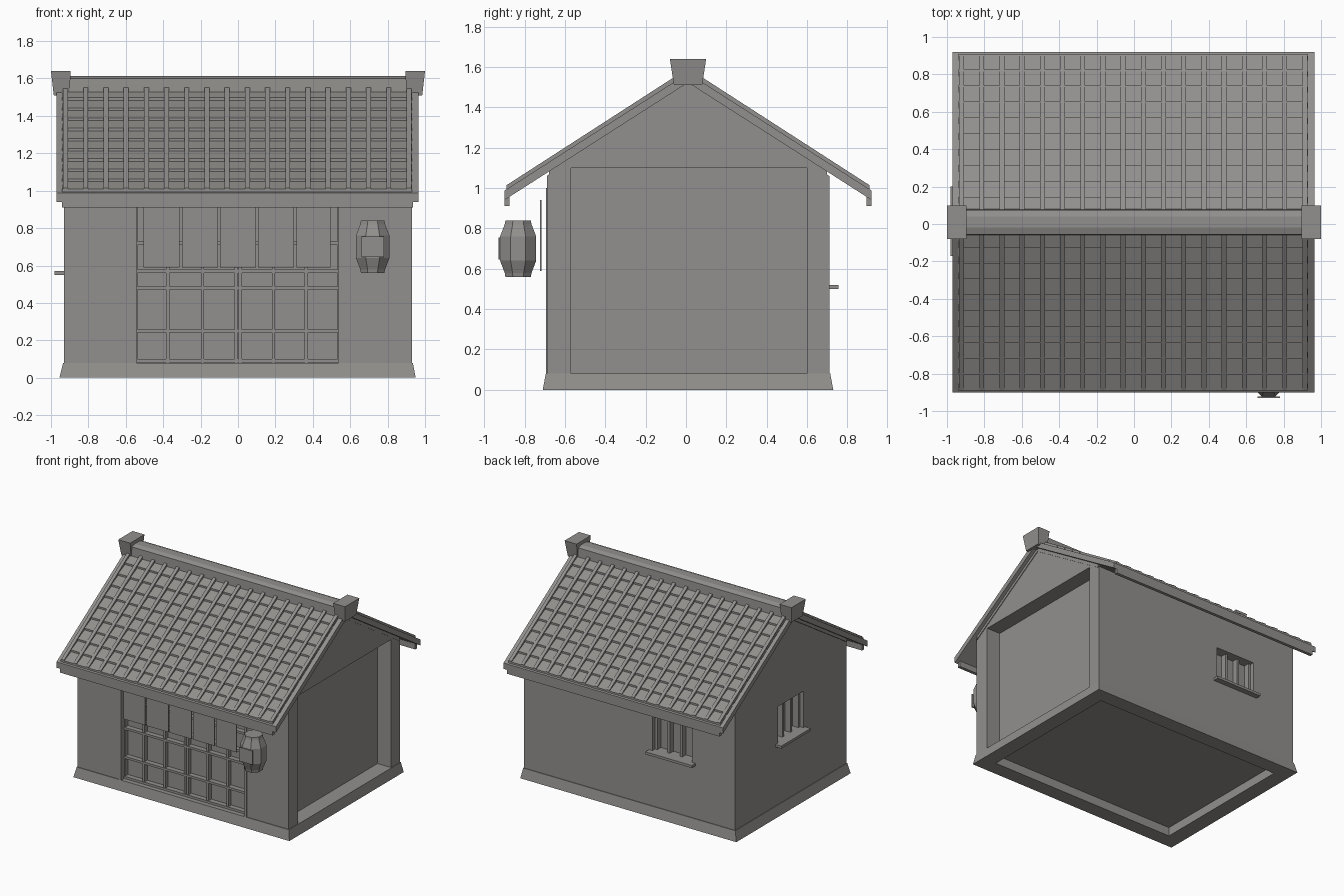
import bpy, bmesh, math

cube = bpy.data.objects.get("Cube")
if cube:
    bpy.data.objects.remove(cube, do_unlink=True)

grey = bpy.data.materials.new("warm grey")
grey.use_nodes = True
grey.diffuse_color = (0.29, 0.28, 0.268, 1)
grey.node_tree.nodes["Principled BSDF"].inputs["Base Color"].default_value = grey.diffuse_color


def finish(name, bm):
    bmesh.ops.recalc_face_normals(bm, faces=bm.faces)
    me = bpy.data.meshes.new(name)
    bm.to_mesh(me)
    bm.free()
    me.materials.append(grey)
    ob = bpy.data.objects.new(name, me)
    bpy.context.collection.objects.link(ob)
    return ob


def loft(name, a, b):
    """Solid between two matching outlines."""
    bm = bmesh.new()
    va, vb = [bm.verts.new(p) for p in a], [bm.verts.new(p) for p in b]
    bm.faces.new(va)
    bm.faces.new(vb[::-1])
    for i in range(len(a)):
        j = (i + 1) % len(a)
        bm.faces.new((va[i], vb[i], vb[j], va[j]))
    return finish(name, bm)


def prism(name, yz, x0, x1):
    return loft(name, [(x0, y, z) for y, z in yz], [(x1, y, z) for y, z in yz])


def rect(x0, x1, y0, y1, z):
    return [(x0, y0, z), (x1, y0, z), (x1, y1, z), (x0, y1, z)]


def box(name, x0, x1, y0, y1, z0, z1):
    return loft(name, rect(x0, x1, y0, y1, z0), rect(x0, x1, y0, y1, z1))


def cut(ob, cutter):
    mod = ob.modifiers.new("cut", 'BOOLEAN')
    mod.object = cutter
    mod.solver = 'EXACT'
    bpy.context.view_layer.objects.active = ob
    bpy.ops.object.modifier_apply(modifier=mod.name)
    bpy.data.objects.remove(cutter, do_unlink=True)


MID = 0.01                      # ridge line in y


def roof_z(d, lift=0.0):
    return 1.57 - 0.64 * d + lift


# Walls with gables, cut for the shop front, windows and open side
walls = prism("walls", [(-0.69, 0.07), (0.71, 0.07), (0.71, 1.06), (MID, 1.51), (-0.69, 1.06)], -0.93, 0.93)
cut(walls, box("front_cutter", -0.56, 0.555, -0.8, -0.62, 0.08, 1.0))
cut(walls, box("back_window_cutter", -0.55, -0.2, 0.63, 0.8, 0.52, 0.79))
cut(walls, box("side_window_cutter", -1.1, -0.85, -0.15, 0.17, 0.57, 0.86))
cut(walls, box("side_bay_cutter", 0.81, 1.1, -0.57, 0.6, 0.08, 1.1))

# Plinth ring, open underneath
plinth = loft("plinth", rect(-0.955, 0.95, -0.71, 0.73, 0), rect(-0.935, 0.935, -0.695, 0.715, 0.08))
cut(plinth, box("plinth_cutter", -0.83, 0.83, -0.59, 0.61, -0.1, 0.2))

# Sliding door lattice
for x in (-0.545, -0.375, -0.19, -0.01, 0.012, 0.19, 0.365, 0.54):
    box("door_upright", x - 0.009, x + 0.009, -0.655, -0.615, 0.08, 0.98)
for z in (0.09, 0.25, 0.48, 0.57, 0.72):
    box("door_rail", -0.55, 0.545, -0.66, -0.615, z - 0.009, z + 0.009)
for x in (-0.555, 0.55):
    box("door_post", x - 0.012, x + 0.012, -0.695, -0.615, 0.08, 1.0)

# Hanging cloth strips
edges = [-0.51, -0.306, -0.102, 0.102, 0.306, 0.5]
for x0, x1 in zip(edges, edges[1:]):
    box("curtain_strip", x0 + 0.006, x1 - 0.006, -0.724, -0.717, 0.59, 0.94)

# Back window bars and sill
for x in (-0.54, -0.43, -0.32, -0.21):
    box("back_window_bar", x - 0.01, x + 0.01, 0.63, 0.675, 0.52, 0.79)
box("back_window_sill", -0.58, -0.17, 0.64, 0.755, 0.5, 0.52)

# Side window bars and sill
for y in (-0.14, -0.04, 0.06, 0.16):
    box("side_window_bar", -0.9, -0.85, y - 0.01, y + 0.01, 0.57, 0.86)
box("side_window_sill", -0.98, -0.865, -0.17, 0.2, 0.55, 0.57)

# Roof slopes, tile courses, battens and eaves
ROWS, TOP, END = 10, 0.05, 0.9
for side, label in ((-1, "front"), (1, "back")):
    def strip(name, dz, x0, x1):
        return prism(name, [(MID + side * d, z) for d, z in dz], x0, x1)

    strip(label + "_roof", [(0, roof_z(0)), (0.91, roof_z(0.91)),
                            (0.91, roof_z(0.91, -0.047)), (0, roof_z(0, -0.047))], -0.97, 0.965)
    strip(label + "_eave_board", [(0.885, 0.91), (0.91, 0.91), (0.91, 0.97), (0.885, 0.97)], -0.94, 0.935)
    step = (END - TOP) / ROWS
    for i in range(ROWS):
        a, b = TOP + i * step, TOP + (i + 1) * step
        strip(label + "_tile_course", [(a, roof_z(a)), (b, roof_z(b, 0.014)), (b, roof_z(b, -0.01)),
                                       (a, roof_z(a, -0.01))], -0.94, 0.93)
    for i in range(18):
        x = -0.922 + i * 0.108
        strip(label + "_batten", [(TOP, roof_z(TOP, 0.024)), (END, roof_z(END, 0.02)),
                                  (END, roof_z(END)), (TOP, roof_z(TOP))], x - 0.013, x + 0.013)
    for x in (-0.935, 0.925):   # gable trim under the slope
        strip(label + "_gable_trim", [(0, roof_z(0, -0.04)), (0.69, roof_z(0.69, -0.04)),
                                      (0.69, roof_z(0.69, -0.075)), (0, roof_z(0, -0.075))], x - 0.01, x + 0.01)

# Ridge beam and flared end blocks
prism("ridge_beam", [(-0.06, 1.51), (0.08, 1.51), (0.075, 1.6), (0.04, 1.612), (-0.02, 1.612), (-0.055, 1.6)],
      -0.92, 0.92)
for s in (-1, 1):
    lo, hi = sorted((s * 0.9, s * 0.985))
    lo2, hi2 = sorted((s * 0.895, s * 1.0))
    loft("ridge_end", rect(lo, hi, -0.06, 0.08, 1.51), rect(lo2, hi2, -0.08, 0.1, 1.64))

# Eight-sided lantern
bm = bmesh.new()
rings = []
for z, r in ((0.56, 0.068), (0.58, 0.072), (0.64, 0.097), (0.76, 0.097), (0.82, 0.072), (0.84, 0.068)):
    angles = [math.pi / 8 + k * math.pi / 4 for k in range(8)]
    rings.append([bm.verts.new((0.72 + r * math.cos(a), -0.832 + r * math.sin(a), z)) for a in angles])
for low, high in zip(rings, rings[1:]):
    for k in range(8):
        n = (k + 1) % 8
        bm.faces.new((low[k], low[n], high[n], high[k]))
bm.faces.new(rings[0])
bm.faces.new(rings[-1])
finish("lantern", bm)
box("lantern_panel", 0.66, 0.78, -0.93, -0.922, 0.645, 0.755)
